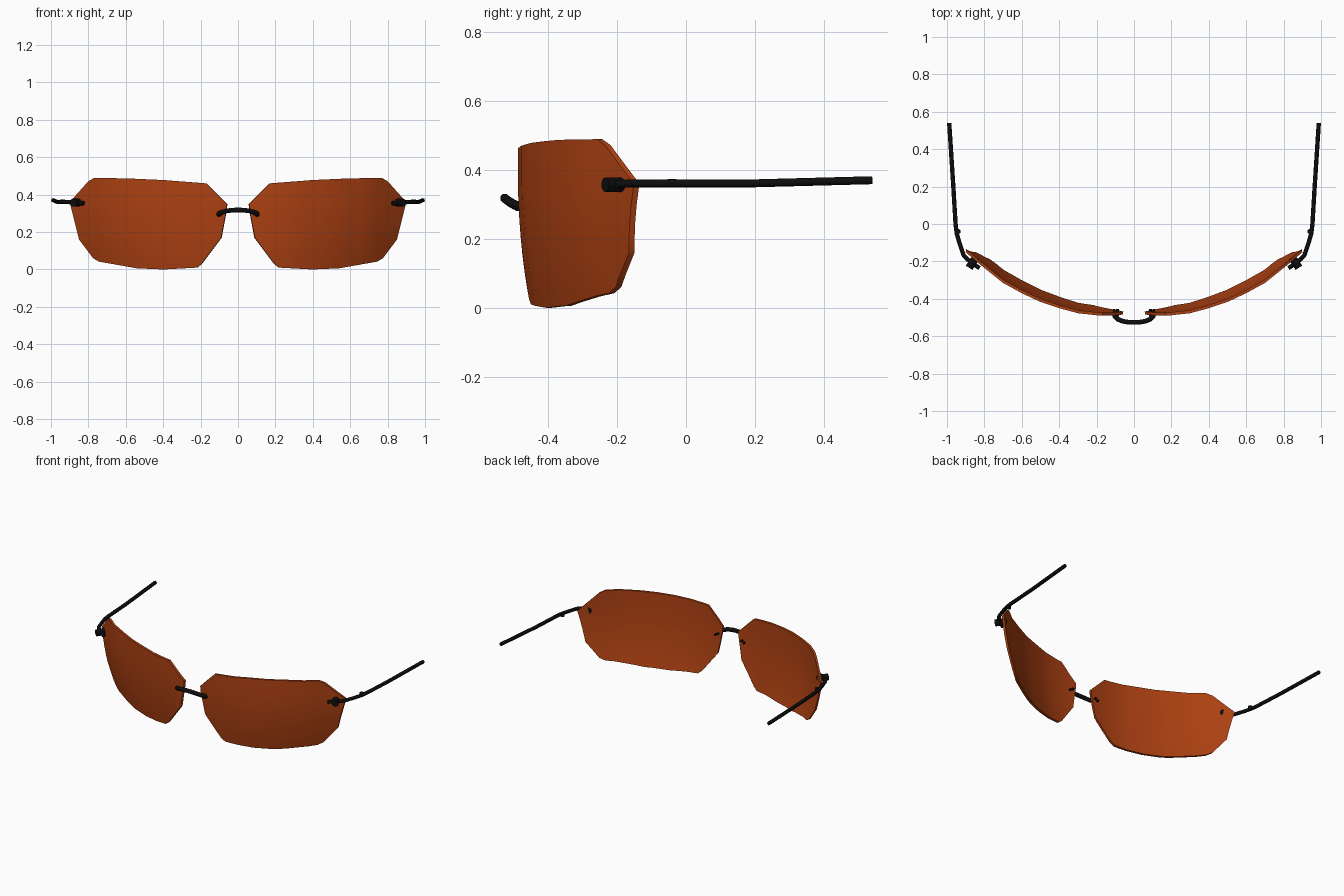
import bpy, bmesh, math
from mathutils import Vector

cube = bpy.data.objects.get("Cube")
if cube:
    bpy.data.objects.remove(cube, do_unlink=True)


def material(name, rgb, rough):
    m = bpy.data.materials.new(name)
    m.use_nodes = True
    m.diffuse_color = (*rgb, 1)
    bsdf = m.node_tree.nodes["Principled BSDF"]
    bsdf.inputs["Base Color"].default_value = (*rgb, 1)
    bsdf.inputs["Roughness"].default_value = rough
    return m


AMBER = material("amber lens", (0.42, 0.053, 0.006), 0.4)
BLACK = material("black metal", (0.004, 0.004, 0.004), 0.5)

# Lens outline (x, z), clockwise from the nose, and its wrap curve (x, y)
OUTLINE = [(0.06, 0.35), (0.17, 0.46), (0.40, 0.478), (0.60, 0.487), (0.77, 0.489),
           (0.80, 0.472), (0.90, 0.36), (0.85, 0.16), (0.775, 0.06), (0.745, 0.042),
           (0.54, 0.006), (0.40, 0.0), (0.22, 0.01), (0.195, 0.03), (0.09, 0.17),
           (0.062, 0.32)]
WRAP = [(0.0, -0.48), (0.10, -0.488), (0.20, -0.488), (0.30, -0.477), (0.40, -0.45),
        (0.50, -0.417), (0.60, -0.37), (0.70, -0.315), (0.80, -0.235), (0.95, -0.11)]


def lens_y(x, z):
    """Front surface depth: wraps sideways, curls back towards the bottom."""
    for (x0, y0), (x1, y1) in zip(WRAP, WRAP[1:]):
        if x <= x1:
            y = y0 + (y1 - y0) * (x - x0) / (x1 - x0)
            break
    curl = max(0, (0.4 - z) / 0.4) ** 2
    return y + (0.035 + 0.06 * x * x) * curl


def finish(obj, mat, angle=40):
    obj.data.materials.clear()
    obj.data.materials.append(mat)
    bpy.ops.object.select_all(action="DESELECT")
    obj.select_set(True)
    bpy.context.view_layer.objects.active = obj
    bpy.ops.object.shade_smooth_by_angle(angle=math.radians(angle))


def add_lens(name, s):
    bm = bmesh.new()
    # Flat grid trimmed along every edge of the convex outline
    cols = [[bm.verts.new((i * 0.05, 0, j * 0.05)) for j in range(11)] for i in range(20)]
    for a, b in zip(cols, cols[1:]):
        for j in range(10):
            bm.faces.new((a[j], b[j], b[j + 1], a[j + 1]))
    for (x0, z0), (x1, z1) in zip(OUTLINE, OUTLINE[1:] + OUTLINE[:1]):
        bmesh.ops.bisect_plane(bm, geom=bm.verts[:] + bm.edges[:] + bm.faces[:],
                               plane_co=(x0, 0, z0), plane_no=(z0 - z1, 0, x1 - x0),
                               clear_outer=True)
    bmesh.ops.remove_doubles(bm, verts=bm.verts[:], dist=0.002)
    for v in bm.verts:
        v.co.y = lens_y(v.co.x, v.co.z)
    # Thickness
    ext = bmesh.ops.extrude_face_region(bm, geom=bm.faces[:], use_keep_orig=True)
    back = [g for g in ext["geom"] if isinstance(g, bmesh.types.BMVert)]
    bmesh.ops.translate(bm, verts=back, vec=(-0.003, 0.016, 0))
    for v in bm.verts:
        v.co.x *= s
    bmesh.ops.recalc_face_normals(bm, faces=bm.faces[:])
    mesh = bpy.data.meshes.new(name)
    bm.to_mesh(mesh)
    bm.free()
    obj = bpy.data.objects.new(name, mesh)
    bpy.context.collection.objects.link(obj)
    finish(obj, AMBER)


def add_wire(name, pts, radius):
    cu = bpy.data.curves.new(name, "CURVE")
    cu.dimensions = "3D"
    cu.bevel_depth = radius
    cu.bevel_resolution = 2
    cu.use_fill_caps = True
    sp = cu.splines.new("POLY")
    sp.points.add(len(pts) - 1)
    for p, co in zip(sp.points, pts):
        p.co = (*co, 1)
    obj = bpy.data.objects.new(name, cu)
    bpy.context.collection.objects.link(obj)
    bpy.ops.object.select_all(action="DESELECT")
    obj.select_set(True)
    bpy.context.view_layer.objects.active = obj
    bpy.ops.object.convert(target="MESH")
    finish(bpy.context.object, BLACK, 50)


def add_pin(name, start, end, radius):
    a, b = Vector(start), Vector(end)
    bpy.ops.mesh.primitive_cylinder_add(vertices=12, radius=radius, depth=(b - a).length,
                                        location=(a + b) / 2)
    obj = bpy.context.object
    obj.name = name
    obj.rotation_euler = (b - a).to_track_quat("Z", "Y").to_euler()
    finish(obj, BLACK)


TEMPLE = [(0.826, -0.236, 0.354), (0.86, -0.212, 0.356), (0.895, -0.185, 0.359),
          (0.912, -0.165, 0.361), (0.932, -0.105, 0.361), (0.948, -0.05, 0.361),
          (0.954, 0.0, 0.361), (0.966, 0.2, 0.361), (0.988, 0.54, 0.37)]

for side, s in (("left", 1), ("right", -1)):
    add_lens(side + "_lens", s)
    add_wire(side + "_temple", [(x * s, y, z) for x, y, z in TEMPLE], 0.0115)
    # Screw holding the temple to the lens
    add_pin(side + "_temple_screw", (0.882 * s, -0.234, 0.357), (0.845 * s, -0.178, 0.357), 0.021)
    # Hinge knuckle
    add_pin(side + "_hinge", (0.939 * s, -0.04, 0.349), (0.939 * s, -0.04, 0.373), 0.013)
    # Pins holding the bridge
    for i, (x, z) in enumerate(((0.088, 0.298), (0.105, 0.288))):
        add_pin(f"{side}_bridge_pin_{i + 1}", (x * s, -0.495, z), (x * s, -0.455, z), 0.007)

# Nose bridge
half = [(0.103, -0.48, 0.293), (0.101, -0.496, 0.298), (0.085, -0.51, 0.306),
        (0.06, -0.52, 0.313), (0.03, -0.525, 0.317)]
add_wire("nose_bridge", [(-x, y, z) for x, y, z in half] + [(0, -0.526, 0.318)] + half[::-1], 0.0135)
